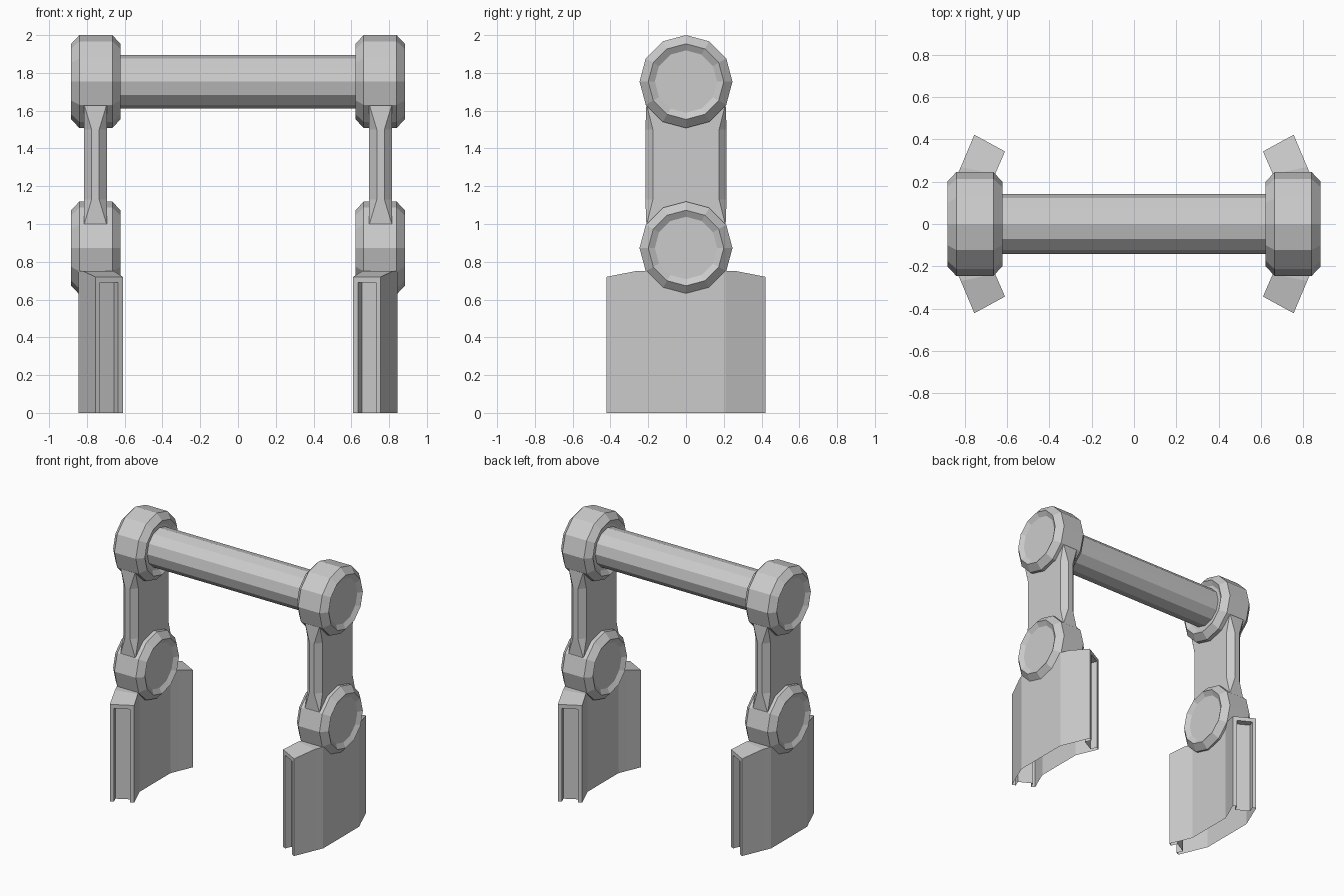
import bpy, bmesh, math

if "Cube" in bpy.data.objects:
    bpy.data.objects.remove(bpy.data.objects["Cube"])


def finish(name, bm, mirror=(False, False), recalc=True):
    if recalc:
        bmesh.ops.recalc_face_normals(bm, faces=bm.faces)
    me = bpy.data.meshes.new(name)
    bm.to_mesh(me)
    bm.free()
    ob = bpy.data.objects.new(name, me)
    bpy.context.collection.objects.link(ob)
    if any(mirror):
        m = ob.modifiers.new("Mirror", 'MIRROR')
        m.use_axis = (mirror[0], mirror[1], False)
        m.merge_threshold = 0.0005
    return ob


def loft(name, rings, mirror=(False, False)):
    """Skin closed rings of points and cap both ends."""
    bm = bmesh.new()
    vs = [[bm.verts.new(p) for p in r] for r in rings]
    n = len(vs[0])
    for a, b in zip(vs, vs[1:]):
        for i in range(n):
            j = (i + 1) % n
            bm.faces.new((a[i], a[j], b[j], b[i]))
    bm.faces.new(vs[0])
    bm.faces.new(vs[-1])
    return finish(name, bm, mirror)


def lathe_x(name, profile, z, mirror=(False, False), n=12):
    """Revolve (x, radius) pairs around a horizontal x axis."""
    rings = [[(x, r * math.sin(2 * math.pi * k / n), z + r * math.cos(2 * math.pi * k / n))
              for k in range(n)] for x, r in profile]
    return loft(name, rings, mirror)


# Chamfered joint drums with shallow dished ends
drum = [(0.645, 0.165), (0.623, 0.2), (0.665, 0.246), (0.84, 0.246), (0.883, 0.2), (0.862, 0.165)]
lathe_x("upper_joint", drum, 1.754, (True, False))
lathe_x("lower_joint", drum, 0.873, (True, False))

# Cross bar between the upper joints
lathe_x("cross_bar", [(-0.7, 0.142), (0.7, 0.142)], 1.754)

# Arms: square at the ends, chamfered along the middle
CX = 0.755


def arm_ring(z, y_out, x_narrow, y_in, x_wide):
    q = [(x_narrow, y_out), (x_wide, y_in)]
    pts = q + [(x, -y) for x, y in reversed(q)]
    pts += [(-x, -y) for x, y in q] + [(-x, y) for x, y in reversed(q)]
    return [(CX + x, y, z) for x, y in pts]


end = (0.21, 0.059, 0.208, 0.061)
mid = (0.215, 0.02, 0.175, 0.061)
loft("arm", [arm_ring(0.9, *end), arm_ring(1.0, *end), arm_ring(1.13, *mid),
             arm_ring(1.5, *mid), arm_ring(1.63, *end), arm_ring(1.72, *end)], (True, False))

# Foot plates: bent hollow shells, open below, with a slot in each end
sections = [((0.845, 0.0), (0.68, 0.0), 0.75),
            ((0.845, 0.21), (0.68, 0.18), 0.75),
            ((0.819, 0.27), (0.657, 0.235), 0.75),
            ((0.755, 0.422), (0.61, 0.343), 0.72)]
bm = bmesh.new()
rows = []
for (ox, oy), (ix, iy), zt in sections:
    rows.append([bm.verts.new(p) for p in
                 ((ox, oy, 0), (ox, oy, zt), (ix, iy, zt), (ix, iy, 0))])
for a, b in zip(rows, rows[1:]):
    for i in range(3):
        bm.faces.new((a[i], b[i], b[i + 1], a[i + 1]))
ob_, ot, it, ib = rows[-1]


def slot_corner(t, z, depth):
    p = ob_.co.lerp(ib.co, t)
    return bm.verts.new((p.x + 0.39 * depth, p.y - 0.92 * depth, z))


front, back = ([slot_corner(t, z, d) for t, z in ((0.17, 0), (0.17, 0.69), (0.82, 0.69), (0.82, 0))]
               for d in (0, 0.05))
for a, b in (((ob_, ot, it, ib), front), (front, back)):
    for i in range(3):
        bm.faces.new((a[i], b[i], b[i + 1], a[i + 1]))
bm.faces.new(back)
bmesh.ops.recalc_face_normals(bm, faces=bm.faces)
bm.faces.ensure_lookup_table()
bm.normal_update()
if bm.faces[0].normal.x < 0:
    bmesh.ops.reverse_faces(bm, faces=bm.faces)
finish("foot_plate", bm, (True, True), recalc=False)
